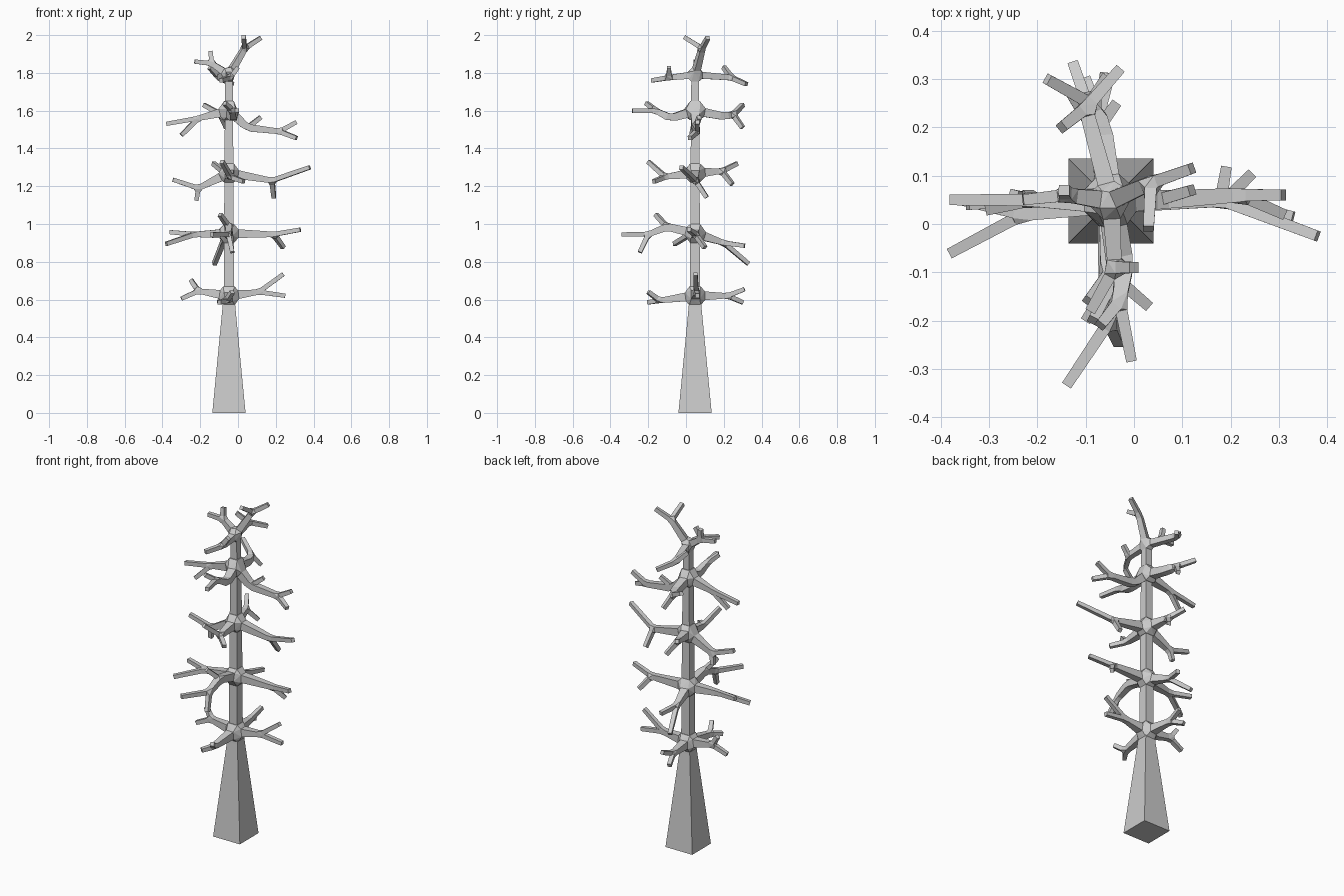
import bpy, bmesh
from mathutils import Vector as V

if "Cube" in bpy.data.objects:
    bpy.data.objects.remove(bpy.data.objects["Cube"])

AX = (-0.048, 0.048)                    # trunk axis in plan


def ring(p, d, r, ref):
    """Four corners of a square section centred on p, facing along d."""
    side = ref.cross(d).normalized()
    up = d.cross(side).normalized()
    return [p + side * r * a + up * r * b for a, b in ((-1, -1), (1, -1), (1, 1), (-1, 1))]


def tube(bm, pts, radii, cap=False):
    """Square tapered tube along pts; returns its first and last section."""
    axis = (pts[-1] - pts[0]).normalized()
    ref = V((0, 1, 0)) if abs(axis.z) > 0.85 else V((0, 0, 1))
    secs = []
    for i, p in enumerate(pts):
        d = (pts[min(i + 1, len(pts) - 1)] - pts[max(i - 1, 0)]).normalized()
        secs.append(ring(p, d, radii[i], ref))
    rows = [[bm.verts.new(c) for c in s] for s in secs]
    for a, b in zip(rows, rows[1:]):
        for k in range(4):
            bm.faces.new((a[k], a[(k + 1) % 4], b[(k + 1) % 4], b[k]))
    if cap:
        bm.faces.new(rows[-1])
    return secs[0], secs[-1]


def hull(bm, points):
    """Faceted knot wrapped around the sections that meet at a joint."""
    vs = [bm.verts.new(p) for p in points]
    res = bmesh.ops.convex_hull(bm, input=vs)
    inner = [g for g in res['geom_interior'] if isinstance(g, bmesh.types.BMVert)]
    if inner:
        bmesh.ops.delete(bm, geom=inner, context='VERTS')


def toward(a, b, dist):
    return a + (b - a).normalized() * dist


def twig(bm, joint, tip):
    """Twig from a joint to its tip; returns the section at the joint."""
    return tube(bm, [toward(joint, tip, 0.02), tip], [0.0125, 0.011], True)[0]


def branch(bm, hub, off, r, fork, tips, mid=None, side=None):
    """Limb from a trunk knot to a fork with twigs, optionally bent at mid."""
    fork, tips = V(fork), [V(t) for t in tips]
    if mid:
        mid = V(mid)
        first, last = tube(bm, [toward(hub, mid, off), toward(mid, hub, 0.02)], [r, 0.02])
        secs = list(last)
        if side:
            secs += twig(bm, mid, V(side))
        s, e = tube(bm, [toward(mid, fork, 0.02), toward(fork, mid, 0.018)], [0.019, 0.015])
        secs += s
        hull(bm, secs)
    else:
        first, e = tube(bm, [toward(hub, fork, off), toward(fork, hub, 0.018)], [r, 0.015])
    knot = list(e)
    for t in tips:
        knot += twig(bm, fork, t)
    hull(bm, knot)
    return first


def finish(bm, name):
    bmesh.ops.recalc_face_normals(bm, faces=bm.faces)
    me = bpy.data.meshes.new(name)
    bm.to_mesh(me)
    bm.free()
    bpy.context.collection.objects.link(bpy.data.objects.new(name, me))


def tier(name, z, branches, r=0.023, off=0.05, trunk_r=0.026, trunk_above=True):
    """Whorl of branches around a trunk knot at height z."""
    bm = bmesh.new()
    hub = V((*AX, z))
    knot = []
    for dz in ([-off, off] if trunk_above else [-off]):
        knot += ring(hub + V((0, 0, dz)), V((0, 0, 1)), trunk_r, V((0, 1, 0)))
    for b in branches:
        knot += branch(bm, hub, off, r, *b)
    hull(bm, knot)
    finish(bm, name)


# trunk: flared foot, then a slim square stem
bm = bmesh.new()
zs = (0, 0.56, 0.67, 1.27, 1.76)
tube(bm, [V((*AX, z)) for z in zs], [0.088, 0.034, 0.027, 0.024, 0.02], True)
bm.verts.ensure_lookup_table()
bm.faces.new(bm.verts[:4])
finish(bm, "trunk")

# whorls: each branch is (fork, twig tips, bend, twig at bend)
tier("branches_lowest", 0.62, [
    ((0.11, 0.055, 0.64), [(0.24, 0.05, 0.735), (0.25, 0.06, 0.62)]),
    ((-0.21, 0.05, 0.645), [(-0.25, 0.06, 0.705), (-0.30, 0.04, 0.605)]),
    ((-0.07, 0.22, 0.62), [(-0.06, 0.31, 0.655), (-0.10, 0.30, 0.585)]),
    ((-0.06, -0.14, 0.595), [(-0.03, -0.20, 0.64), (-0.10, -0.20, 0.585)])],
    trunk_r=0.03)
tier("branches_low", 0.95, [
    ((0.19, 0.05, 0.945), [(0.33, 0.015, 0.97), (0.24, 0.10, 0.875)]),
    ((-0.23, 0.02, 0.945), [(-0.38, -0.06, 0.895), (-0.36, 0.05, 0.957)]),
    ((-0.08, 0.20, 0.90), [(-0.125, 0.33, 0.79), (-0.05, 0.31, 0.885)]),
    ((-0.05, -0.20, 0.945), [(-0.14, -0.335, 0.945), (-0.03, -0.245, 0.85)],
     (-0.05, -0.10, 0.985), (-0.095, -0.16, 1.05))])
tier("branches_middle", 1.27, [
    ((0.18, 0.05, 1.23), [(0.38, -0.025, 1.30), (0.19, 0.11, 1.14)]),
    ((-0.21, 0.05, 1.19), [(-0.345, 0.04, 1.235), (-0.22, 0.06, 1.125)]),
    ((-0.08, 0.19, 1.28), [(-0.13, 0.27, 1.32), (-0.04, 0.245, 1.21)]),
    ((-0.04, -0.11, 1.25), [(-0.085, -0.20, 1.33), (0.03, -0.17, 1.225)])])
tier("branches_high", 1.60, [
    ((0.22, 0.06, 1.49), [(0.31, 0.06, 1.54), (0.31, 0.02, 1.455)],
     (0.05, 0.05, 1.51), (0.12, 0.07, 1.565)),
    ((-0.21, 0.05, 1.56), [(-0.38, 0.05, 1.53), (-0.30, 0.03, 1.47)]),
    ((-0.09, 0.25, 1.58), [(-0.18, 0.30, 1.63), (-0.06, 0.30, 1.51)],
     (-0.065, 0.20, 1.57)),
    ((-0.03, -0.16, 1.60), [(-0.005, -0.285, 1.60), (-0.07, -0.21, 1.64)],
     (-0.02, -0.08, 1.56))])
tier("crown", 1.79, [
    ((0.035, 0.085, 1.93), [(0.12, 0.115, 1.985), (0.03, -0.01, 1.99)]),
    ((-0.14, 0.06, 1.85), [(-0.23, 0.05, 1.86), (-0.145, 0.07, 1.915)]),
    ((-0.10, 0.24, 1.775), [(-0.03, 0.32, 1.74), (-0.15, 0.20, 1.83)]),
    ((-0.04, -0.09, 1.775), [(-0.09, -0.18, 1.76), (0.0, -0.09, 1.83)])],
    r=0.018, off=0.036, trunk_r=0.02, trunk_above=False)
